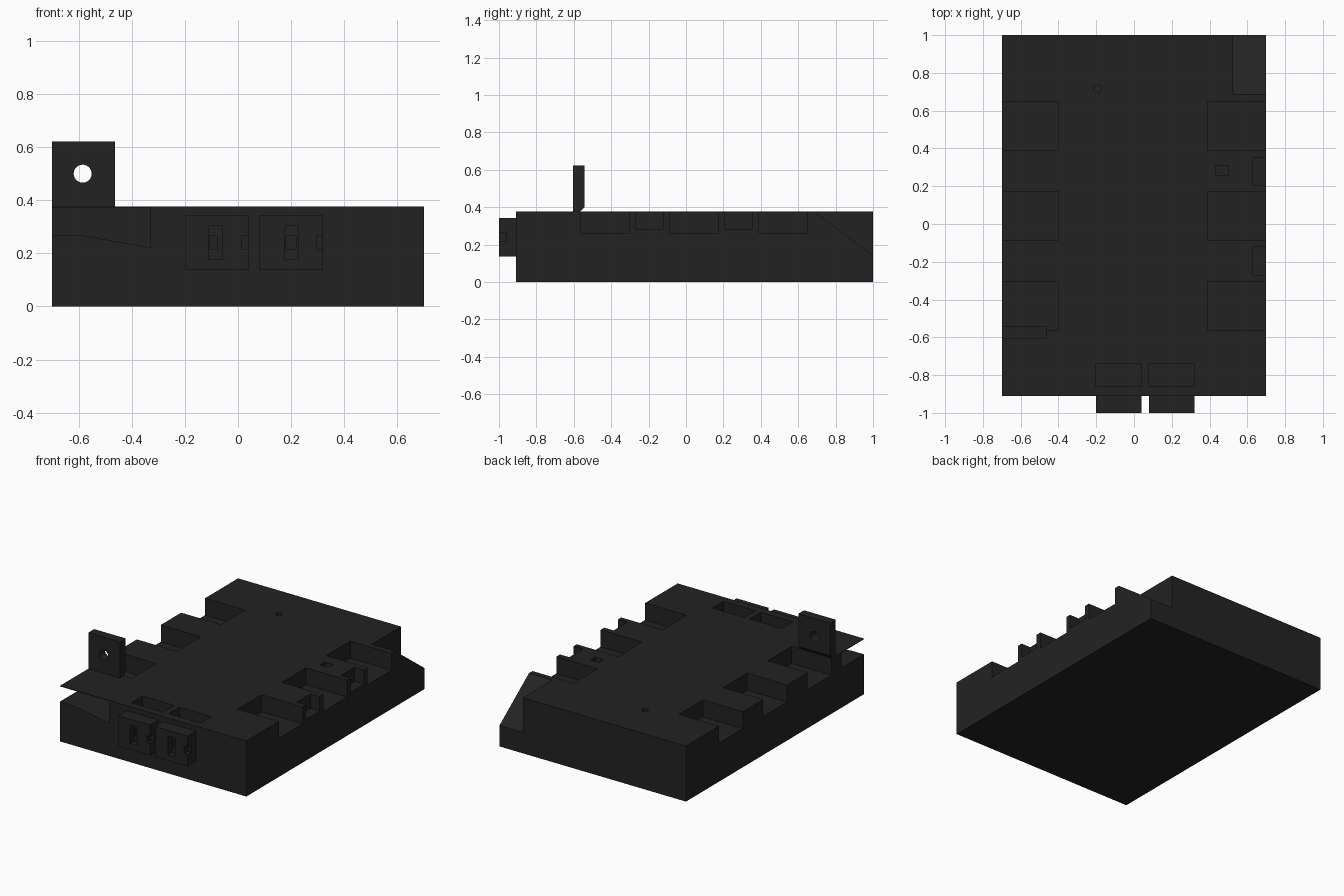
import bpy, bmesh, math
from mathutils import Vector

if "Cube" in bpy.data.objects:
    bpy.data.objects.remove(bpy.data.objects["Cube"])

mat = bpy.data.materials.new("charcoal plastic")
mat.diffuse_color = (0.0165, 0.0165, 0.0165, 1)
mat.use_nodes = True
mat.node_tree.nodes["Principled BSDF"].inputs["Base Color"].default_value = mat.diffuse_color


def prism(name, points, direction):
    """Extrude a flat outline along a direction."""
    bm = bmesh.new()
    face = bm.faces.new([bm.verts.new(p) for p in points])
    ext = bmesh.ops.extrude_face_region(bm, geom=[face])
    moved = [v for v in ext["geom"] if isinstance(v, bmesh.types.BMVert)]
    bmesh.ops.translate(bm, verts=moved, vec=Vector(direction))
    bmesh.ops.recalc_face_normals(bm, faces=bm.faces)
    mesh = bpy.data.meshes.new(name)
    bm.to_mesh(mesh)
    bm.free()
    ob = bpy.data.objects.new(name, mesh)
    bpy.context.collection.objects.link(ob)
    mesh.materials.append(mat)
    return ob


def box(name, x0, x1, y0, y1, z0, z1):
    return prism(name, [(x0, y0, z0), (x1, y0, z0), (x1, y1, z0), (x0, y1, z0)], (0, 0, z1 - z0))


def cut(target, cutter):
    """Subtract the cutter and discard it."""
    cutter.hide_render = True
    mod = target.modifiers.new("cut", 'BOOLEAN')
    mod.operation = 'DIFFERENCE'
    mod.solver = 'EXACT'
    mod.object = cutter
    bpy.context.view_layer.objects.active = target
    bpy.ops.object.modifier_apply(modifier=mod.name)
    bpy.data.objects.remove(cutter)


TOP = 0.377
body = box("case_body", -0.70, 0.70, -0.91, 1.0, 0, TOP)

# large side recesses, three per side
for y0 in (-0.562, -0.085, 0.39):
    for x0, x1 in ((-0.8, -0.40), (0.39, 0.8)):
        cut(body, box("recess_cutter", x0, x1, y0, y0 + 0.257, 0.262, 0.5))

# small edge notches on the right side
for y0 in (-0.27, 0.205):
    cut(body, box("notch_cutter", 0.63, 0.8, y0, y0 + 0.147, 0.28, 0.5))

# sloped back right corner
cut(body, prism("slope_cutter", [(0.525, 0.685, TOP), (0.525, 1.1, 0.069),
                                 (0.525, 1.1, 0.6), (0.525, 0.685, 0.6)], (0.4, 0, 0)))

# gap below the thin front left shelf
cut(body, prism("shelf_cutter", [(-0.8, -1.0, 0.27), (-0.60, -1.0, 0.27), (-0.33, -1.0, 0.222),
                                 (-0.33, -1.0, TOP - 0.004), (-0.8, -1.0, TOP - 0.004)], (0, 0.33, 0)))

# pockets behind the sockets, and the small top holes
for x0 in (-0.20, 0.08):
    cut(body, box("pocket_cutter", x0, x0 + 0.24, -0.86, -0.74, 0.30, 0.5))
cut(body, box("small_hole_cutter", 0.435, 0.50, 0.257, 0.31, 0.33, 0.5))
cut(body, prism("pin_hole_cutter", [(-0.193 + 0.021 * math.cos(a * math.pi / 6),
                                     0.715 + 0.021 * math.sin(a * math.pi / 6), 0.34)
                                    for a in range(12)], (0, 0, 0.2)))

# front sockets with slot, deeper centre and side nick
for side, x0, slot, core in (("left", -0.20, -0.11, (-0.105, -0.08)),
                             ("right", 0.08, 0.175, (0.18, 0.22))):
    socket = box(side + "_socket", x0, x0 + 0.24, -1.0, -0.909, 0.137, 0.343)
    cut(socket, box("slot_cutter", slot, slot + 0.052, -1.1, -0.96, 0.177, 0.303))
    cut(socket, box("core_cutter", core[0], core[1], -1.1, -0.93, 0.217, 0.265))
    cut(socket, box("nick_cutter", x0 + 0.215, x0 + 0.3, -1.1, -0.96, 0.217, 0.265))

# upright tab with a round hole
tab = prism("mounting_tab", [(-0.70, -0.605, TOP - 0.002), (-0.70, -0.568, TOP - 0.002),
                             (-0.70, -0.543, 0.40), (-0.70, -0.543, 0.622),
                             (-0.70, -0.605, 0.622)], (0.237, 0, 0))
cut(tab, prism("tab_hole_cutter", [(-0.585 + 0.034 * math.cos(a * math.pi / 12), -0.8,
                                    0.50 + 0.034 * math.sin(a * math.pi / 12))
                                   for a in range(24)], (0, 0.5, 0)))
